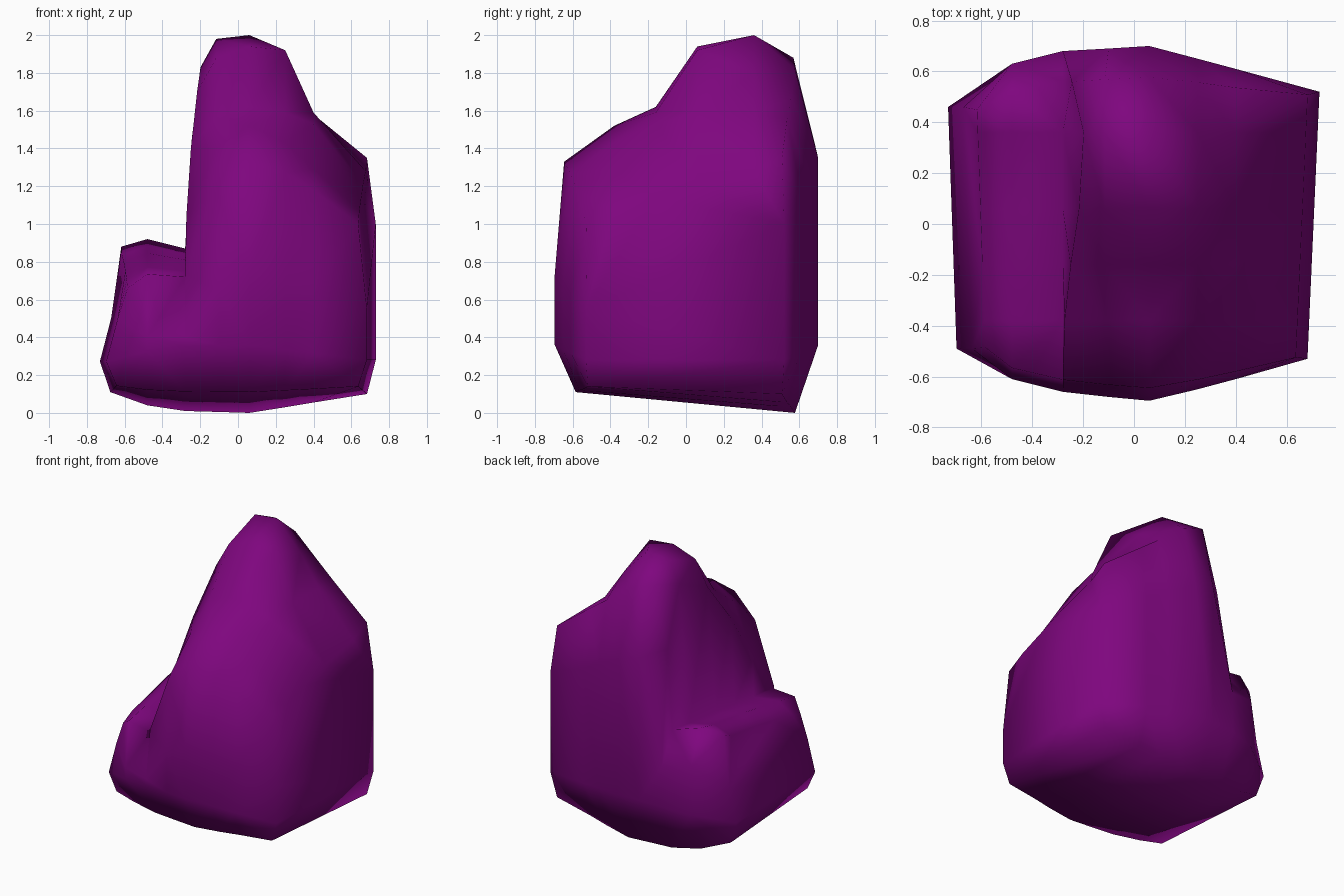
import bpy
import bmesh

old = bpy.data.objects.get("Cube")
if old:
    bpy.data.objects.remove(old, do_unlink=True)

# Single violet material
violet = bpy.data.materials.new("violet")
violet.use_nodes = True
color = (0.21, 0.002, 0.21, 1.0)
violet.diffuse_color = color
violet.node_tree.nodes["Principled BSDF"].inputs["Base Color"].default_value = color

# Depth stations across the top, between the front and back rims
STATIONS = (-0.38, -0.16, 0.06, 0.36)


def slope(front, back):
    """Top heights rising evenly from the front rim to the back rim."""
    return [front + (back - front) * i / 5 for i in range(6)]


def section(x, front, back, floor, tops, low=None, high=None, top_x=None,
            rims=None, taper=0.0, lean=0.0, inset=0.16):
    """Closed outline of one slice, from the front foot over the top to the back foot."""
    low = x if low is None else low
    high = x if high is None else high
    top_x = x if top_x is None else top_x
    rim_front, rim_back = rims or (tops[0], tops[-1])
    waist = 0.36 - floor * 0.8
    back_in = back * (1 - inset * 1.1)
    depths = [front * (1 - inset * 0.45), *STATIONS, back_in]
    ring = [(low, front * (1 - inset), 0.11 + floor * 0.3),
            (x, front, waist), (high, front, rim_front * 0.55)]
    ring += [(top_x + lean * ((z - 0.72) / 1.1) ** 2, y, z) for y, z in zip(depths, tops)]
    ring += [(high, back, rim_back * 0.74), (x, back, waist), (low, back_in, floor)]
    return [(px + taper * py, py, pz) for px, py, pz in ring]


# Slices from the low shelf on the right to the sloping shoulder on the left
shelf_rims = (0.72, 0.87)
sections = [
    section(-0.715, -0.49, 0.46, 0.11, slope(0.66, 0.88), low=-0.66, high=-0.655,
            top_x=-0.602, rims=(0.9, 0.68), taper=-0.035, inset=0.02),
    section(-0.48, -0.61, 0.63, 0.04, slope(0.735, 0.92)),
    section(-0.28, -0.66, 0.68, 0.01, slope(*shelf_rims)),
    section(-0.28, -0.66, 0.68, 0.01, [0.74, 1.04, 1.4, 1.7, 1.83, 1.45],
            rims=shelf_rims, lean=0.08),
    section(-0.10, -0.68, 0.69, 0.005, [1.17, 1.4, 1.57, 1.88, 1.98, 1.88],
            top_x=-0.115),
    section(0.06, -0.695, 0.70, 0.0, [1.33, 1.52, 1.62, 1.94, 2.0, 1.82]),
    section(0.25, -0.65, 0.65, 0.03, [1.27, 1.43, 1.59, 1.92, 1.8, 1.67], inset=0.13),
    section(0.40, -0.61, 0.61, 0.055, [1.18, 1.29, 1.53, 1.59, 1.58, 1.56],
            inset=0.11),
    section(0.706, -0.53, 0.52, 0.10, slope(1.0, 1.35),
            low=0.66, top_x=0.66, taper=0.045, inset=0.02),
]

# Skin the slices into one closed stone
bm = bmesh.new()
rings = [[bm.verts.new(p) for p in ring] for ring in sections]
count = len(rings[0])
for a, b in zip(rings, rings[1:]):
    for i in range(count):
        j = (i + 1) % count
        bm.faces.new((a[i], a[j], b[j], b[i]))

# Close both ends with horizontal bands
for ring in (rings[0], rings[-1]):
    for i in range(2):
        bm.faces.new((ring[i], ring[i + 1], ring[-2 - i], ring[-1 - i]))
    bm.faces.new(ring[2:-2])

bmesh.ops.remove_doubles(bm, verts=bm.verts[:], dist=0.001)
bmesh.ops.triangulate(bm, faces=bm.faces[:])
bmesh.ops.recalc_face_normals(bm, faces=bm.faces[:])

mesh = bpy.data.meshes.new("stone")
bm.to_mesh(mesh)
bm.free()
mesh.materials.append(violet)
stone = bpy.data.objects.new("stone", mesh)
bpy.context.collection.objects.link(stone)

# Soft facets
for polygon in mesh.polygons:
    polygon.use_smooth = True
